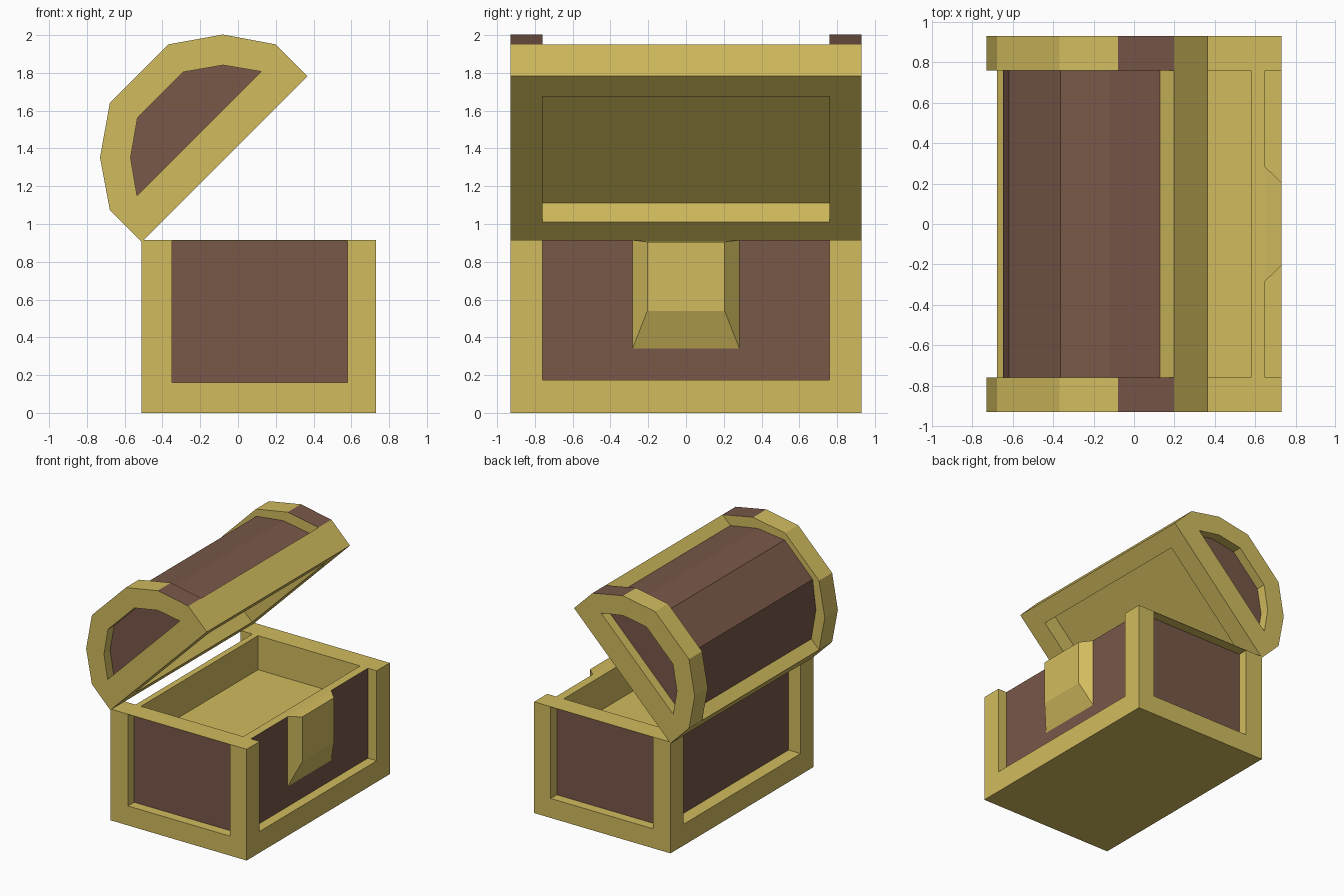
import bpy, bmesh, math

if "Cube" in bpy.data.objects:
    bpy.data.objects.remove(bpy.data.objects["Cube"])

HINGE = (-0.51, 0.905)
S = math.sqrt(0.5)


def material(name, color):
    m = bpy.data.materials.new(name)
    m.diffuse_color = (*color, 1)
    m.use_nodes = True
    m.node_tree.nodes["Principled BSDF"].inputs["Base Color"].default_value = m.diffuse_color
    return m


gold = material("gold_trim", (0.64, 0.50, 0.112))
brown = material("brown_wood", (0.19, 0.095, 0.066))


def prism(name, profile, y0, y1):
    """Extrude an (x, z) profile along y."""
    bm = bmesh.new()
    face = bm.faces.new([bm.verts.new((x, y0, z)) for x, z in profile])
    ext = bmesh.ops.extrude_face_region(bm, geom=[face])
    verts = [v for v in ext["geom"] if isinstance(v, bmesh.types.BMVert)]
    bmesh.ops.translate(bm, verts=verts, vec=(0, y1 - y0, 0))
    # the source face is kept only when it closes the prism
    if not face.is_valid or len(bm.faces) < len(profile) + 2:
        bmesh.ops.holes_fill(bm, edges=bm.edges[:], sides=0)
    bmesh.ops.recalc_face_normals(bm, faces=bm.faces[:])
    me = bpy.data.meshes.new(name)
    bm.to_mesh(me)
    bm.free()
    ob = bpy.data.objects.new(name, me)
    bpy.context.collection.objects.link(ob)
    return ob


def rect(a0, a1, b0, b1):
    return [(a0, b0), (a1, b0), (a1, b1), (a0, b1)]


def tilt(profile):
    """Lid space (u along the opening, v up from it) to world x, z."""
    return [(HINGE[0] + (u - v) * S, HINGE[1] + (u + v) * S) for u, v in profile]


def carve(ob, cutters, is_wood):
    """Subtract the cutters, then colour the wood panels."""
    for c in cutters:
        c.hide_render = True
        mod = ob.modifiers.new("cut", "BOOLEAN")
        mod.operation, mod.solver, mod.object = "DIFFERENCE", "EXACT", c
    bpy.context.view_layer.update()
    me = bpy.data.meshes.new_from_object(ob.evaluated_get(bpy.context.evaluated_depsgraph_get()))
    ob.modifiers.clear()
    ob.data = me
    for c in cutters:
        bpy.data.objects.remove(c)
    me.materials.clear()
    me.materials.append(gold)
    me.materials.append(brown)
    for p in me.polygons:
        p.use_smooth = False
        p.material_index = int(is_wood(p.center, p.normal))


def near(a, b):
    return abs(a - b) < 0.004


def end_panel(c, n):
    return abs(n.y) > 0.9 and near(abs(c.y), 0.85)


# chest box: recessed panels on four sides and a shallow cavity
box = prism("chest_base", rect(-0.51, 0.73, 0, 0.915), -0.93, 0.93)
cuts = [
    prism("front_recess", rect(0.65, 0.9, 0.175, 1.1), -0.76, 0.76),
    prism("back_recess", rect(-0.7, -0.40, 0.175, 1.1), -0.76, 0.76),
    prism("cavity", rect(-0.35, 0.58, 0.635, 1.1), -0.76, 0.76),
]
for s in (-1, 1):
    cuts.append(prism("end_recess", rect(-0.35, 0.58, 0.16, 0.911), s * 0.85, s * 1.1))
carve(box, cuts, lambda c, n: end_panel(c, n) or
      (abs(n.x) > 0.9 and (near(c.x, 0.65) or near(c.x, -0.40))))

# open lid: hooped ends, inset barrel, recessed end panels, shallow hollow
W = 1.241


def mirrored(half):
    return half + [(W - u, v) for u, v in reversed(half)]


hoop = mirrored([(0, 0), (0, 0.238), (0.16, 0.472), (0.402, 0.64)])
barrel = mirrored([(0.1, 0.238), (0.246, 0.444), (0.44, 0.596)])
inset = mirrored([(0.156, 0.191), (0.274, 0.357), (0.45, 0.481)])
lid = prism("chest_lid", tilt(hoop), -0.93, 0.93)
around = barrel + [(1.5, 0.238), (1.5, 1), (-0.3, 1), (-0.3, 0.238)]
cuts = [
    prism("barrel_cut", tilt(around), -0.76, 0.76),
    prism("lid_hollow", tilt(rect(0.15, 1.09, -0.2, 0.14)), -0.76, 0.76),
]
for s in (-1, 1):
    cuts.append(prism("lid_end_recess", tilt(inset), s * 0.85, s * 1.1))


def lid_wood(c, n):
    v = (c.z - HINGE[1] - c.x + HINGE[0]) * S
    return end_panel(c, n) or (abs(n.y) < 0.1 and abs(c.y) < 0.5 and v > 0.25)


carve(lid, cuts, lid_wood)

# lock plate: tapered block on the front panel
bm = bmesh.new()
bmesh.ops.create_cube(bm, size=2)
for v in bm.verts:
    outer, up, side = v.co.x > 0, v.co.z > 0, v.co.y
    z = (0.905 if up else 0.54) if outer else (0.915 if up else 0.34)
    v.co = (0.73 if outer else 0.65, side * (0.205 if outer else 0.283), z)
me = bpy.data.meshes.new("lock_plate")
bm.to_mesh(me)
bm.free()
me.materials.append(gold)
bpy.context.collection.objects.link(bpy.data.objects.new("lock_plate", me))
